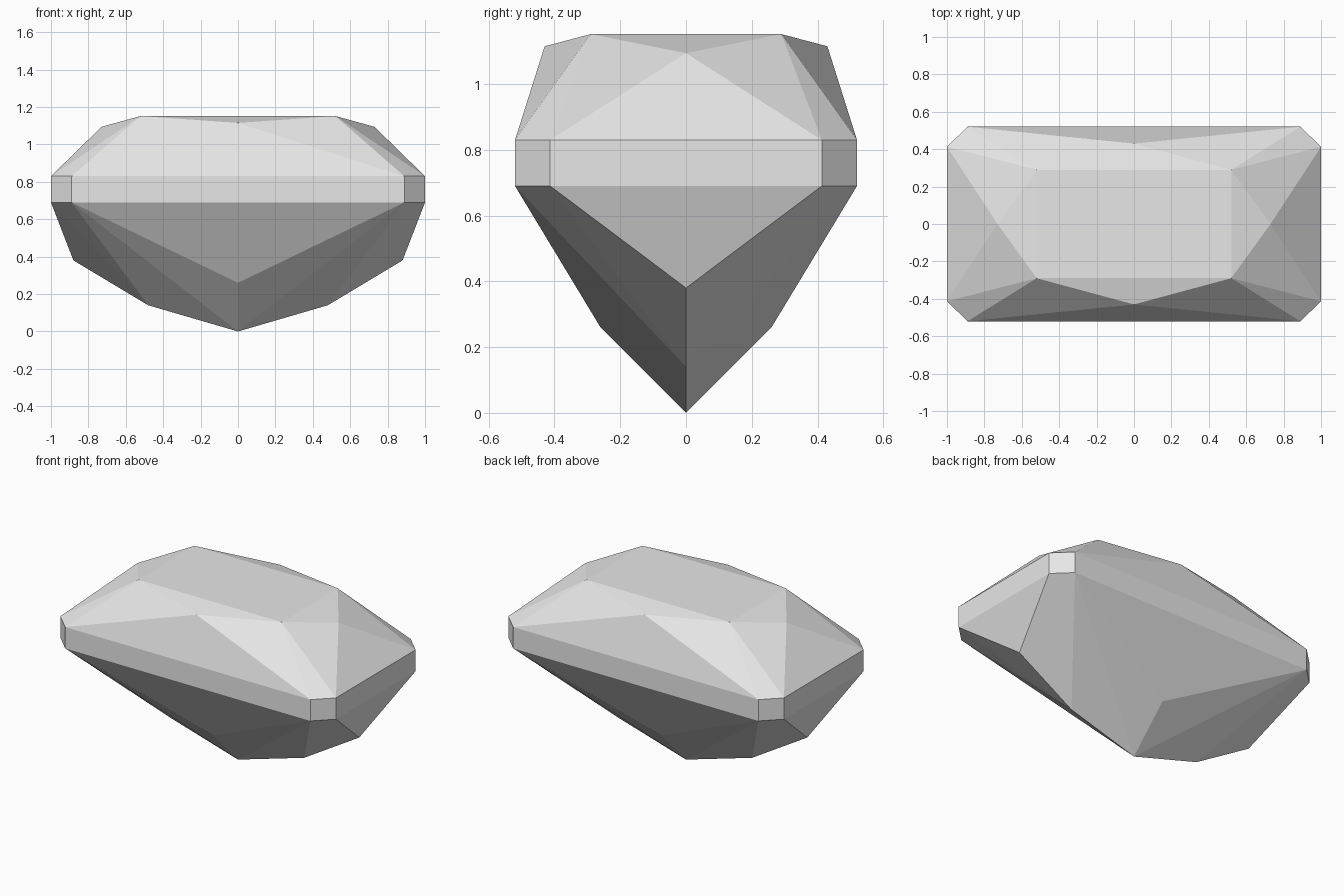
import bpy, bmesh, math

cube = bpy.data.objects.get("Cube")
if cube:
    bpy.data.objects.remove(cube, do_unlink=True)

mat = bpy.data.materials.new("stone grey")
mat.use_nodes = True
COLOUR = (0.8, 0.8, 0.8, 1.0)
mat.diffuse_color = COLOUR
mat.node_tree.nodes["Principled BSDF"].inputs["Base Color"].default_value = COLOUR

# Facet corners of one quarter of the cut stone
GIRDLE_LOW, GIRDLE_HIGH = 0.69, 0.83
corners = [(0.52, 0.29, 1.152), (0.73, 0, 1.094), (0, 0.43, 1.115)]     # crown
for z in (GIRDLE_LOW, GIRDLE_HIGH):                                     # girdle
    corners += [(0.89, 0.52, z), (1, 0.413, z)]
corners += [(0.88, 0, 0.38), (0.48, 0, 0.14), (0, 0.26, 0.26), (0, 0, 0)]  # pavilion

# Mirror the corners into all four quarters and wrap flat facets around them
points = {(sx * x, sy * y, z) for x, y, z in corners for sx in (1, -1) for sy in (1, -1)}
bm = bmesh.new()
for p in sorted(points):
    bm.verts.new(p)
bmesh.ops.convex_hull(bm, input=bm.verts[:])

# Merge triangles that lie in the same facet
bmesh.ops.dissolve_limit(bm, angle_limit=math.radians(1), verts=bm.verts[:], edges=bm.edges[:])
bmesh.ops.recalc_face_normals(bm, faces=bm.faces[:])

mesh = bpy.data.meshes.new("cut_gemstone")
bm.to_mesh(mesh)
bm.free()
mesh.materials.append(mat)
gem = bpy.data.objects.new("cut_gemstone", mesh)
bpy.context.collection.objects.link(gem)
